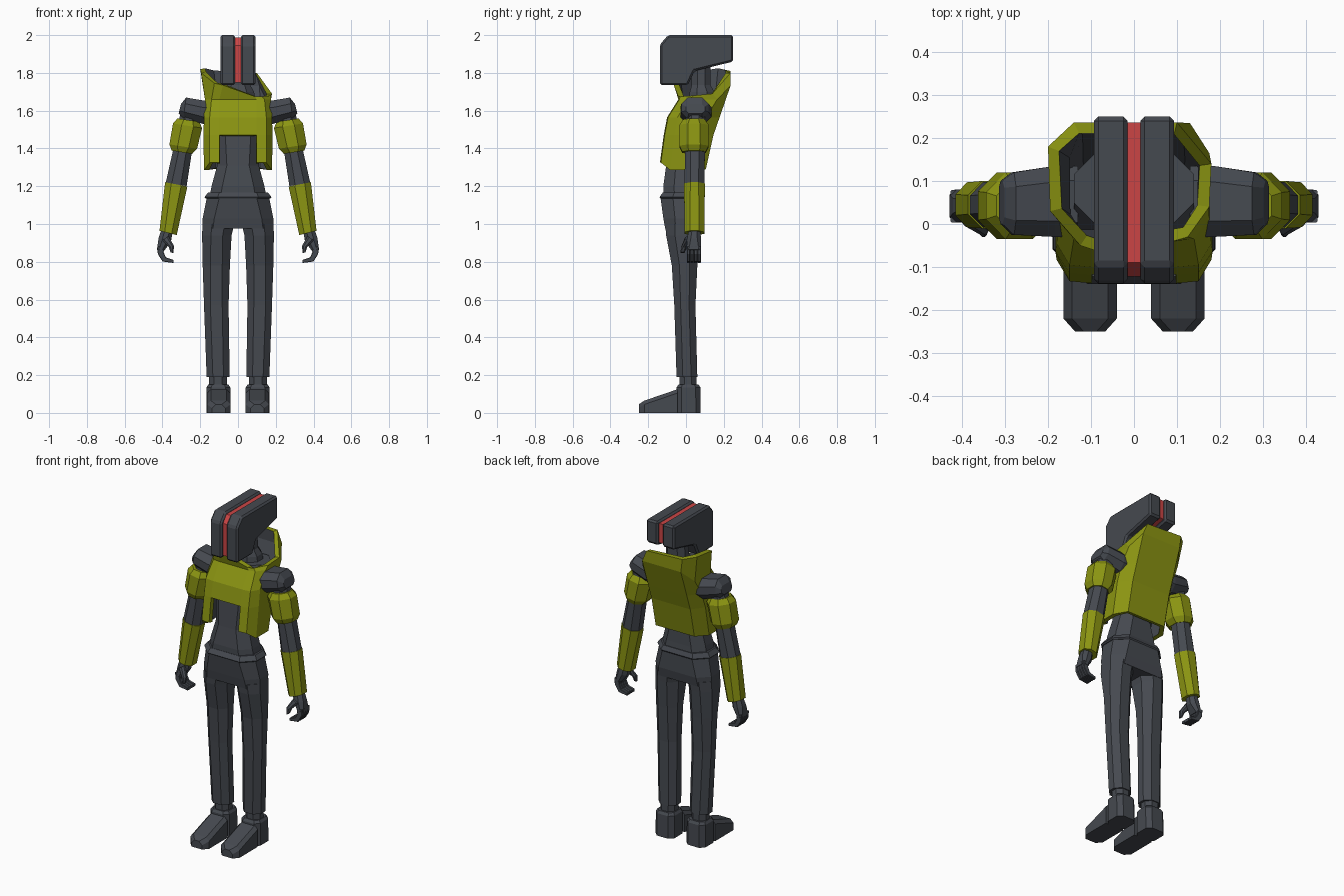
import bpy, bmesh, math
from mathutils import Vector


def material(name, rgb):
    m = bpy.data.materials.new(name)
    m.diffuse_color = (*rgb, 1)
    return m


GREY = material("charcoal", (0.06, 0.067, 0.08))
GREEN = material("olive_green", (0.26, 0.30, 0.006))
RED = material("red", (0.6, 0.06, 0.06))


def make(name, verts, faces, *mats, fix=True):
    me = bpy.data.meshes.new(name)
    me.from_pydata([Vector(v) for v in verts], [], faces)
    if fix:
        bm = bmesh.new()
        bm.from_mesh(me)
        bmesh.ops.recalc_face_normals(bm, faces=bm.faces)
        bm.to_mesh(me)
        bm.free()
    for m in mats:
        me.materials.append(m)
    ob = bpy.data.objects.new(name, me)
    bpy.context.collection.objects.link(ob)
    return ob


def ring(x, y0, y1, z, hx, a=0, c=0.3):
    """Chamfered rectangle spanning y0..y1, turned by a degrees about y."""
    hy, cy = (y1 - y0) / 2, (y0 + y1) / 2
    k = c * 2 * min(hx, hy)
    ca, sa = math.cos(math.radians(a)), math.sin(math.radians(a))
    uv = [(hx - k, -hy), (hx, k - hy), (hx, hy - k), (hx - k, hy),
          (k - hx, hy), (-hx, hy - k), (-hx, k - hy), (k - hx, -hy)]
    return [(x + u * ca, cy + v, z + u * sa) for u, v in uv]


def loft(name, rings, mat, side=1):
    n = len(rings[0])
    verts = [(p[0] * side, p[1], p[2]) for r in rings for p in r]
    faces = [(i * n + j, i * n + (j + 1) % n, (i + 1) * n + (j + 1) % n, (i + 1) * n + j)
             for i in range(len(rings) - 1) for j in range(n)]
    faces += [tuple(range(n)), tuple(range(len(verts) - n, len(verts)))]
    return make(name, verts, faces, mat)


def extrude_x(name, profile, x0, x1, mat):
    return loft(name, [[(x, y, z) for y, z in profile] for x in (x0, x1)], mat)


# Head: two bevelled slabs around a thin red core
HEAD = [(-0.138, 1.735), (0.01, 1.735), (0.045, 1.81), (0.25, 1.86),
        (0.25, 2.0), (-0.095, 2.0), (-0.138, 1.95)]
CORE = [(-0.122, 1.75), (0.0, 1.75), (0.035, 1.825), (0.236, 1.872),
        (0.236, 1.988), (-0.09, 1.988), (-0.122, 1.945)]
for s, tag in ((1, "right"), (-1, "left")):
    slab = extrude_x("head_slab_" + tag, HEAD, s * 0.015, s * 0.093, GREY)
    bev = slab.modifiers.new("bevel", 'BEVEL')
    bev.width, bev.segments = 0.01, 1
extrude_x("head_core", CORE, -0.016, 0.016, RED)

# Neck, torso, belt and pelvis
loft("neck", [ring(0, 0.01, 0.16, 1.62, 0.1), ring(0, 0.02, 0.15, 1.70, 0.085),
              ring(0, 0.03, 0.13, 1.735, 0.065), ring(0, 0.03, 0.13, 1.83, 0.06)], GREY)
loft("torso", [ring(0, -0.12, 0.075, 1.15, 0.15), ring(0, -0.12, 0.07, 1.20, 0.14),
               ring(0, -0.105, 0.065, 1.31, 0.11), ring(0, -0.09, 0.1, 1.48, 0.125),
               ring(0, -0.06, 0.13, 1.58, 0.14), ring(0, 0.0, 0.165, 1.67, 0.14)], GREY)
loft("belt", [ring(0, -0.135, 0.085, 1.135, 0.17), ring(0, -0.14, 0.09, 1.142, 0.177),
              ring(0, -0.122, 0.078, 1.168, 0.158)], GREY)
loft("pelvis", [ring(0, -0.11, 0.075, 0.975, 0.188), ring(0, -0.12, 0.085, 1.03, 0.187),
                ring(0, -0.135, 0.085, 1.14, 0.165)], GREY)


# Jacket: open shell with a tall lopsided collar and a cutout at the belly
def jacket_row(zf, zs, zb, yf, yb, w, xf=0.15):
    half = [(-0.098, yf, zf), (-xf, yf + 0.005, zf), (-w, yf + 0.055, zs),
            (-w, yb - 0.07, zs), (-0.13, yb, zb)]
    return half + [(-x, y, z) for x, y, z in reversed(half)]


COLLAR = [(-0.08, -0.065, 1.735), (-0.125, -0.05, 1.745), (-0.195, 0.03, 1.80),
          (-0.2, 0.18, 1.82), (-0.14, 0.236, 1.81), (0.10, 0.236, 1.80),
          (0.18, 0.14, 1.69), (0.175, 0.04, 1.68), (0.125, -0.03, 1.675),
          (0.09, -0.04, 1.675)]
rows = [jacket_row(1.325, 1.285, 1.29, -0.138, 0.105, 0.18),
        jacket_row(1.47, 1.47, 1.47, -0.118, 0.145, 0.183),
        jacket_row(1.565, 1.565, 1.565, -0.10, 0.178, 0.18),
        jacket_row(1.66, 1.66, 1.73, -0.04, 0.235, 0.175, 0.14), COLLAR]
jf = [(i * 10 + j, (i + 1) * 10 + j, (i + 1) * 10 + (j + 1) % 10, i * 10 + (j + 1) % 10)
      for i in range(4) for j in range(10) if (i, j) != (0, 9)]
jacket = make("jacket", [p for r in rows for p in r], jf, GREEN, GREY, fix=False)
sol = jacket.modifiers.new("lining", 'SOLIDIFY')
sol.thickness, sol.offset, sol.material_offset = 0.028, -1, 1

for s, tag in ((1, "right"), (-1, "left")):
    # Leg, ankle and boot
    loft("leg_" + tag, [ring(0.105, -0.05, 0.06, 0.19, 0.061),
                        ring(0.115, -0.062, 0.05, 0.57, 0.065),
                        ring(0.115, -0.075, 0.06, 0.78, 0.072),
                        ring(0.112, -0.105, 0.07, 0.94, 0.078),
                        ring(0.104, -0.11, 0.075, 1.0, 0.084)], GREY, s)
    loft("ankle_" + tag, [ring(0.105, -0.035, 0.055, 0.12, 0.048),
                          ring(0.105, -0.035, 0.055, 0.2, 0.048)], GREY, s)
    loft("boot_cuff_" + tag, [ring(0.104, -0.05, 0.078, 0.0, 0.063, 0, 0.2),
                              ring(0.104, -0.05, 0.076, 0.135, 0.063, 0, 0.2),
                              ring(0.104, -0.04, 0.066, 0.15, 0.053, 0, 0.2)], GREY, s)
    foot = []
    for y, hx, top in ((-0.25, 0.035, 0.045), (-0.22, 0.062, 0.065), (-0.045, 0.062, 0.125)):
        foot.append([(0.102 - hx, y, 0), (0.102 + hx, y, 0), (0.102 + hx, y, top - 0.02),
                     (0.102 + hx - 0.02, y, top), (0.102 - hx + 0.02, y, top),
                     (0.102 - hx, y, top - 0.02)])
    loft("boot_toe_" + tag, foot, GREY, s)

    # Shoulder, arm and sleeves
    loft("shoulder_" + tag, [ring(0.13, -0.03, 0.135, 1.59, 0.055, 90),
                             ring(0.185, -0.03, 0.135, 1.592, 0.062, 90),
                             ring(0.282, -0.025, 0.12, 1.615, 0.055, 98),
                             ring(0.308, 0.0, 0.1, 1.61, 0.026, 104)], GREY, s)
    loft("arm_" + tag, [ring(0.255, 0.0, 0.1, 1.58, 0.05, 10),
                        ring(0.295, -0.005, 0.1, 1.38, 0.05, 10),
                        ring(0.327, -0.008, 0.097, 1.21, 0.056, 10)], GREY, s)
    loft("upper_sleeve_" + tag, [ring(0.263, -0.015, 0.1, 1.55, 0.058, 9),
                                 ring(0.267, -0.035, 0.12, 1.52, 0.078, 9),
                                 ring(0.29, -0.035, 0.12, 1.41, 0.074, 9),
                                 ring(0.297, -0.02, 0.105, 1.38, 0.055, 9)], GREEN, s)
    loft("lower_sleeve_" + tag, [ring(0.327, -0.01, 0.1, 1.21, 0.06, 11),
                                 ring(0.37, -0.008, 0.097, 0.953, 0.047, 14)], GREEN, s)

    # Hand with curled fingers and a thumb
    loft("palm_" + tag, [ring(0.374, 0.015, 0.075, 0.97, 0.03, 12),
                         ring(0.388, 0.005, 0.08, 0.915, 0.034, 15),
                         ring(0.409, 0.003, 0.08, 0.862, 0.02, 5)], GREY, s)
    for i in range(4):
        y0 = 0.004 + i * 0.019
        y1 = y0 + 0.018
        loft(f"finger_{tag}_{i + 1}", [ring(0.409, y0, y1, 0.88, 0.018, 5, 0.15),
                                       ring(0.409, y0, y1, 0.845, 0.016, -15, 0.15),
                                       ring(0.390, y0, y1, 0.812, 0.014, -50, 0.15),
                                       ring(0.342, y0, y1, 0.802, 0.008, -90, 0.15)], GREY, s)
    loft("thumb_" + tag, [ring(0.385, -0.005, 0.03, 0.925, 0.02, -30),
                          ring(0.352, -0.025, 0.005, 0.88, 0.014, -15),
                          ring(0.35, -0.03, -0.008, 0.848, 0.008, 20)], GREY, s)
